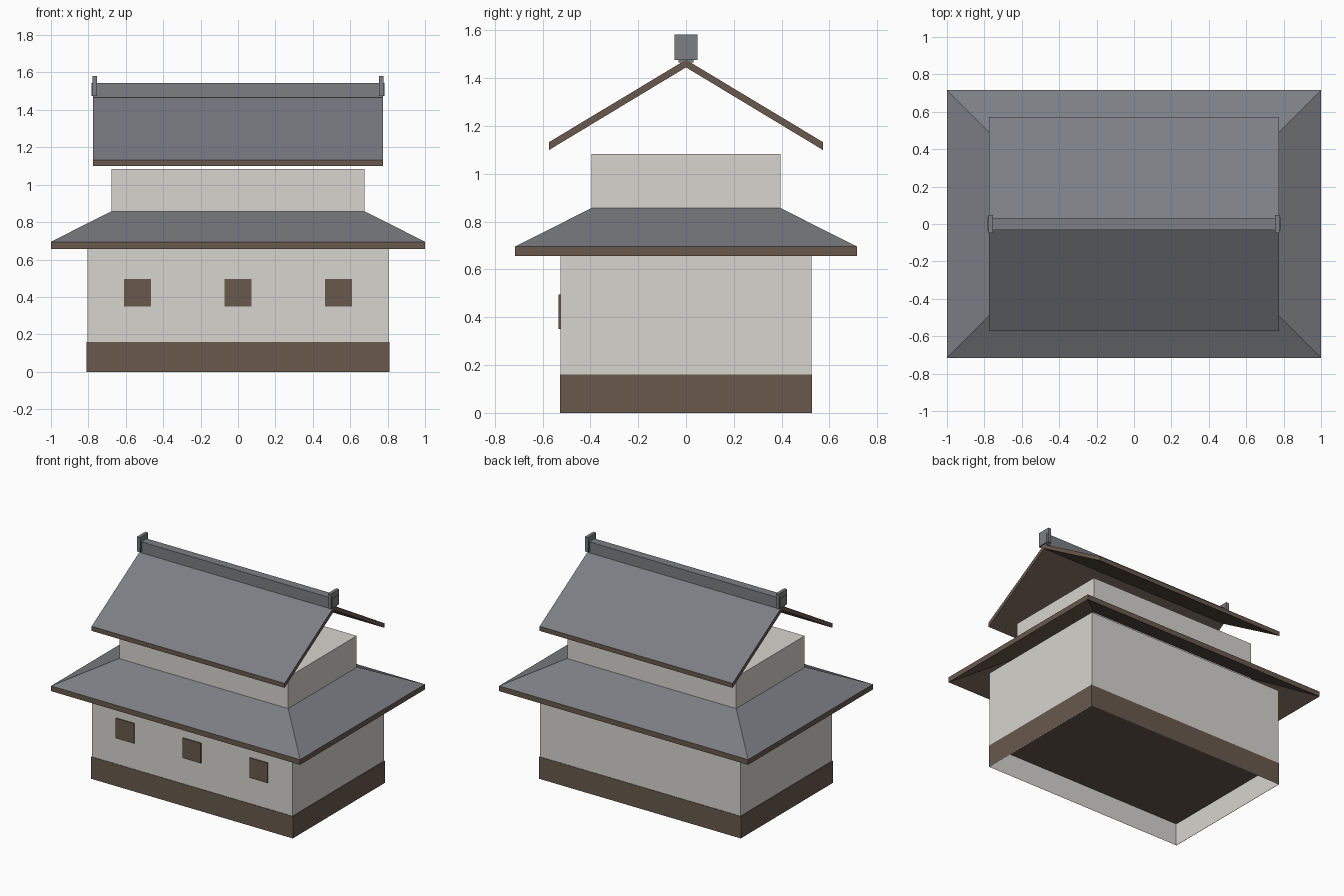
import bpy

if "Cube" in bpy.data.objects:
    bpy.data.objects.remove(bpy.data.objects["Cube"])


def material(name, rgb):
    m = bpy.data.materials.new(name)
    m.diffuse_color = (*rgb, 1)
    m.use_nodes = True
    m.node_tree.nodes["Principled BSDF"].inputs["Base Color"].default_value = m.diffuse_color
    return m


PLASTER = material("plaster", (0.68, 0.66, 0.62))
WOOD = material("dark_wood", (0.14, 0.10, 0.075))
TILE = material("roof_tile", (0.20, 0.21, 0.23))


def mesh_object(name, verts, faces, mats, face_mats=None):
    me = bpy.data.meshes.new(name)
    me.from_pydata(verts, [], faces)
    for m in mats:
        me.materials.append(m)
    if face_mats:
        for p, i in zip(me.polygons, face_mats):
            p.material_index = i
    ob = bpy.data.objects.new(name, me)
    bpy.context.collection.objects.link(ob)
    return ob


def rect(x, y, z, cx=0, cy=0):
    return [(cx - x, cy - y, z), (cx + x, cy - y, z), (cx + x, cy + y, z), (cx - x, cy + y, z)]


def bands(n):
    # quads joining n consecutive four-cornered rings, lowest ring first
    return [(4 * r + i, 4 * r + (i + 1) % 4, 4 * r + 4 + (i + 1) % 4, 4 * r + 4 + i)
            for r in range(n - 1) for i in range(4)]


def box(name, x, y, z0, z1, mat, cx=0, cy=0, bottom=True):
    faces = bands(2) + [(4, 5, 6, 7)]
    if bottom:
        faces.append((3, 2, 1, 0))
    return mesh_object(name, rect(x, y, z0, cx, cy) + rect(x, y, z1, cx, cy), faces, [mat])


# Ground floor, open underneath, with the timber skirting around it
box("lower_walls", 0.805, 0.525, 0, 0.715, PLASTER, bottom=False)
box("base_skirting", 0.81, 0.528, 0, 0.16, WOOD, bottom=False)

# Front windows
for i, x in enumerate((-0.537, 0, 0.537)):
    box(f"window_{i + 1}", 0.073, 0.006, 0.35, 0.495, WOOD, cx=x, cy=-0.527)

# Hipped skirt roof: wooden underside and fascia, tiled top
rings = (rect(0.68, 0.395, 0.82) + rect(1.0, 0.716, 0.657)
         + rect(1.0, 0.716, 0.695) + rect(0.68, 0.395, 0.857))
mesh_object("skirt_roof", rings, bands(4), [WOOD, TILE], [0] * 8 + [1] * 4)

# Upper storey
box("upper_walls", 0.677, 0.395, 0.80, 1.083, PLASTER)

# Gable roof: thin folded slab, tiled on top and wooden elsewhere
profile = [(-0.572, 1.10), (0, 1.445), (0.572, 1.10), (0.572, 1.133), (0, 1.477), (-0.572, 1.133)]
verts = [(x, y, z) for x in (-0.775, 0.775) for y, z in profile]
sides = [(i, i + 6, (i + 1) % 6 + 6, (i + 1) % 6) for i in range(6)]
ends = [(0, 1, 4, 5), (1, 2, 3, 4), (11, 10, 7, 6), (10, 9, 8, 7)]
# turn every face outwards
sides = [f[::-1] for f in sides]
ends = [ends[0][::-1], ends[1][::-1], ends[2][::-1], ends[3][::-1]]
roof = mesh_object("gable_roof", verts, sides + ends, [WOOD, TILE], [0, 0, 0, 1, 1, 0] + [0] * 4)

import bmesh
bm = bmesh.new()
bm.from_mesh(roof.data)
bmesh.ops.recalc_face_normals(bm, faces=bm.faces)
bm.to_mesh(roof.data)
bm.free()

# Ridge beam with an upright ornament at each end
box("ridge_beam", 0.775, 0.031, 1.465, 1.545, TILE)
for side, s in (("left", -1), ("right", 1)):
    box(f"ridge_plate_{side}", 0.012, 0.048, 1.475, 1.582, TILE, cx=s * 0.767)
    box(f"ridge_cap_{side}", 0.017, 0.034, 1.475, 1.545, TILE, cx=s * 0.767)
